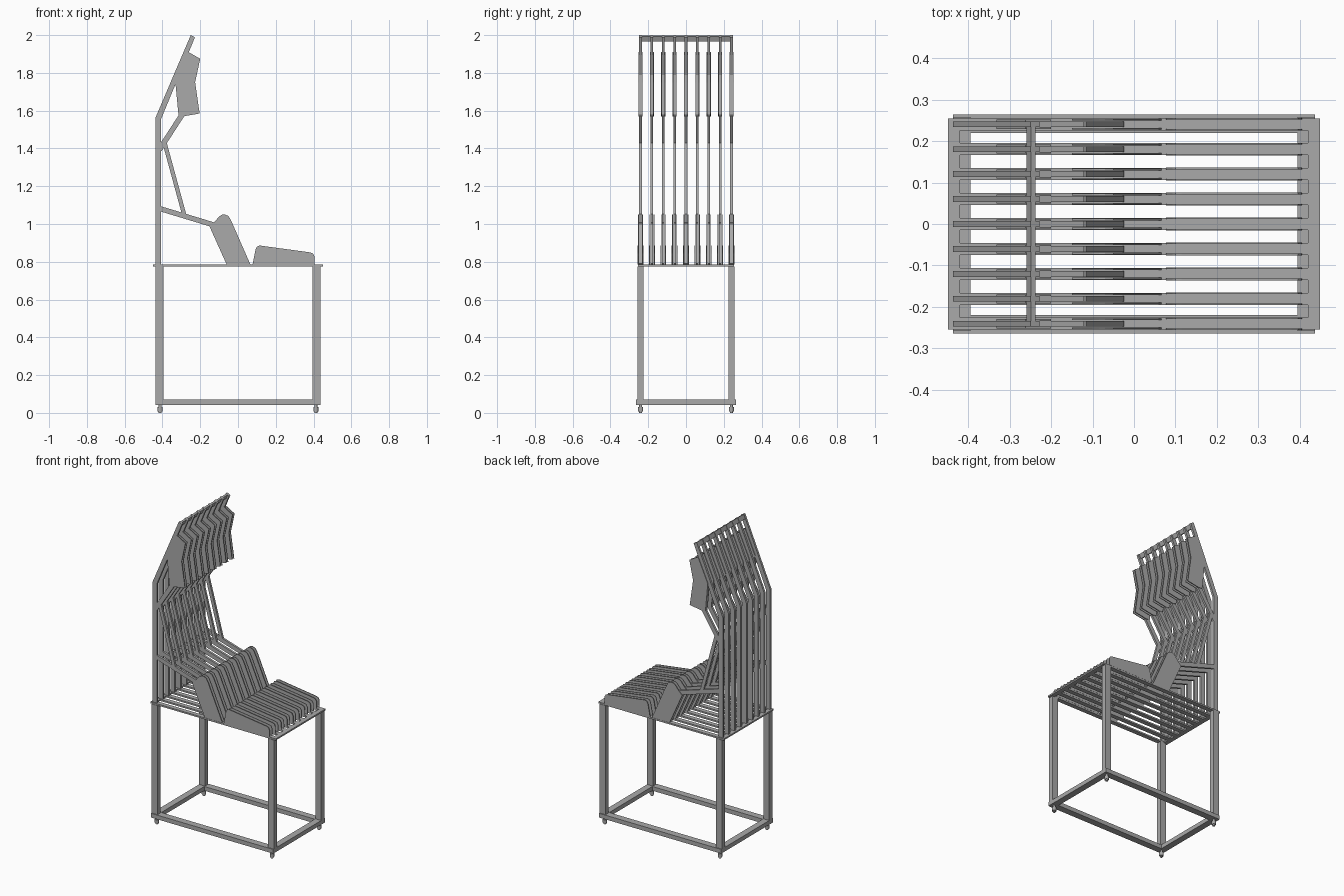
import bpy, bmesh
from mathutils import Vector

cube = bpy.data.objects.get("Cube")
if cube:
    bpy.data.objects.remove(cube, do_unlink=True)

grey = bpy.data.materials.new("grey")
grey.use_nodes = True
colour = (0.4, 0.4, 0.4, 1)
grey.diffuse_color = colour
grey.node_tree.nodes["Principled BSDF"].inputs["Base Color"].default_value = colour


def finish(name, bm):
    bmesh.ops.recalc_face_normals(bm, faces=bm.faces[:])
    mesh = bpy.data.meshes.new(name)
    bm.to_mesh(mesh)
    bm.free()
    mesh.materials.append(grey)
    obj = bpy.data.objects.new(name, mesh)
    bpy.context.collection.objects.link(obj)
    return obj


def add_slab(bm, outline, y, depth):
    """Side profile (x, z) extruded along y around a centre."""
    face = bm.faces.new([bm.verts.new((x, y - depth / 2, z)) for x, z in outline])
    new = bmesh.ops.extrude_face_region(bm, geom=[face])["geom"]
    verts = [v for v in new if isinstance(v, bmesh.types.BMVert)]
    bmesh.ops.translate(bm, verts=verts, vec=(0, depth, 0))


def add_box(bm, x0, x1, y0, y1, z0, z1):
    add_slab(bm, [(x0, z0), (x1, z0), (x1, z1), (x0, z1)], (y0 + y1) / 2, y1 - y0)


def bar(p, q, width):
    """Rectangle around a centre line."""
    p, q = Vector(p), Vector(q)
    d = (q - p).normalized() * width / 2
    n = Vector((-d.y, d.x))
    return [p + n, q + n, q - n, p - n]


PITCH = 0.0602
RIBS = [i * PITCH for i in range(-4, 5)]
SEAT_Z = 0.785

# Slatted seat board: end strips and one slat under each rib
bm = bmesh.new()
for s in (-1, 1):
    x0, x1 = sorted((s * 0.42, s * 0.449))
    add_box(bm, x0, x1, -0.255, 0.255, 0.775, SEAT_Z)
for y in RIBS:
    add_box(bm, -0.42, 0.42, y - 0.0145, y + 0.0145, 0.775, SEAT_Z)
finish("seat_board", bm)

# Base: four legs, ring of rails, small feet
legs, rails, feet = bmesh.new(), bmesh.new(), bmesh.new()
for s in (-1, 1):
    x0, x1 = sorted((s * 0.395, s * 0.437))
    y0, y1 = sorted((s * 0.22, s * 0.264))
    add_box(rails, x0, x1, -0.22, 0.22, 0.043, 0.07)
    add_box(rails, -0.437, 0.437, y0, y1, 0.043, 0.07)
    for t in (-1, 1):
        ly0, ly1 = sorted((t * 0.226, t * 0.258))
        add_box(legs, x0, x1, ly0, ly1, 0.07, 0.775)
        for radius, low, high in ((0.013, 0.008, 0.03), (0.008, 0.0, 0.043)):
            ring = bmesh.ops.create_cone(feet, cap_ends=True, segments=12, radius1=radius,
                                         radius2=radius, depth=high - low)
            bmesh.ops.translate(feet, verts=ring["verts"],
                                vec=(s * 0.412, t * 0.24, (low + high) / 2))
finish("legs", legs)
finish("bottom_rails", rails)
finish("feet", feet)

# Back ribs: bent post plus braces
post = [(-0.437, SEAT_Z), (-0.437, 1.563), (-0.25, 2.0), (-0.228, 1.988),
        (-0.407, 1.556), (-0.407, SEAT_Z)]
braces = {
    "neck_braces": bar((-0.415, 1.395), (-0.295, 1.58), 0.028),
    "head_braces": bar((-0.303, 1.575), (-0.322, 1.79), 0.022),
    "lumbar_braces": bar((-0.39, 1.435), (-0.285, 1.05), 0.022),
    "arm_braces": bar((-0.415, 1.082), (-0.125, 0.994), 0.027),
    "hip_braces": bar((-0.127, 0.995), (-0.035, SEAT_Z), 0.025),
}
for name, outline in [("back_posts", post)] + list(braces.items()):
    bm = bmesh.new()
    for y in RIBS:
        add_slab(bm, outline, y, 0.014)
    finish(name, bm)

# Paired thin side plates that shape the head, hip and thigh supports
head = [(-0.262, 1.91), (-0.2, 1.875), (-0.227, 1.75), (-0.203, 1.585),
        (-0.29, 1.57), (-0.315, 1.575), (-0.332, 1.755)]
hip = [(-0.15, 0.985), (-0.125, 1.01), (-0.1, 1.04), (-0.085, 1.049), (-0.07, 1.051),
       (-0.05, 1.042), (-0.035, 1.015), (0.066, SEAT_Z), (-0.06, SEAT_Z)]
thigh = [(0.077, SEAT_Z), (0.093, 0.865), (0.1, 0.88), (0.115, 0.886), (0.38, 0.85),
         (0.396, 0.845), (0.404, 0.83), (0.405, SEAT_Z)]
for name, outline, outer in (("head_plates", head, 0.011), ("hip_plates", hip, 0.013),
                             ("thigh_plates", thigh, 0.0155)):
    bm = bmesh.new()
    for y in RIBS:
        for s in (-1, 1):
            add_slab(bm, outline, y + s * (outer - 0.002), 0.004)
    finish(name, bm)

# Crossbar joining the rib tips
bm = bmesh.new()
add_slab(bm, bar((-0.254, 1.968), (-0.243, 1.995), 0.012), 0, 0.495)
finish("top_crossbar", bm)
